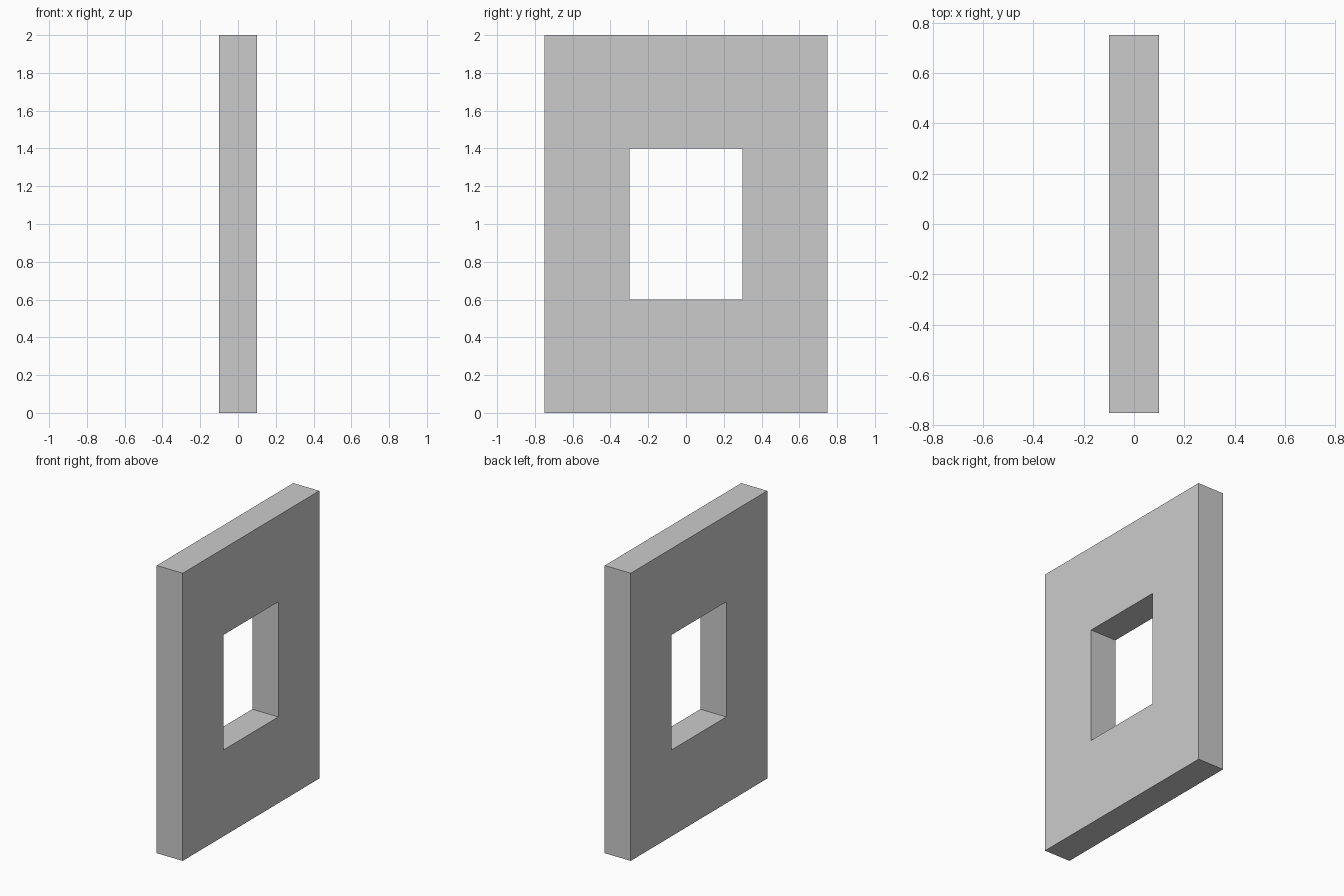
import bpy, bmesh

if "Cube" in bpy.data.objects:
    bpy.data.objects.remove(bpy.data.objects["Cube"])

THICK = 0.2


def rect(half_width, z0, z1, x):
    """Corners of an upright rectangle in the YZ plane."""
    return [(x, -half_width, z0), (x, half_width, z0),
            (x, half_width, z1), (x, -half_width, z1)]


# Wall panel: outer and window outlines bridged on both faces and edges
bm = bmesh.new()
loops = [[bm.verts.new(p) for p in rect(w, z0, z1, x)]
         for w, z0, z1, x in ((0.75, 0.0, 2.0, THICK / 2),
                              (0.30, 0.6, 1.4, THICK / 2),
                              (0.30, 0.6, 1.4, -THICK / 2),
                              (0.75, 0.0, 2.0, -THICK / 2))]
for k in range(4):
    a, b = loops[k], loops[(k + 1) % 4]
    for i in range(4):
        j = (i + 1) % 4
        bm.faces.new((a[i], a[j], b[j], b[i]))
bmesh.ops.recalc_face_normals(bm, faces=bm.faces)

mesh = bpy.data.meshes.new("window_wall")
bm.to_mesh(mesh)
bm.free()
bpy.context.collection.objects.link(bpy.data.objects.new("window_wall", mesh))
